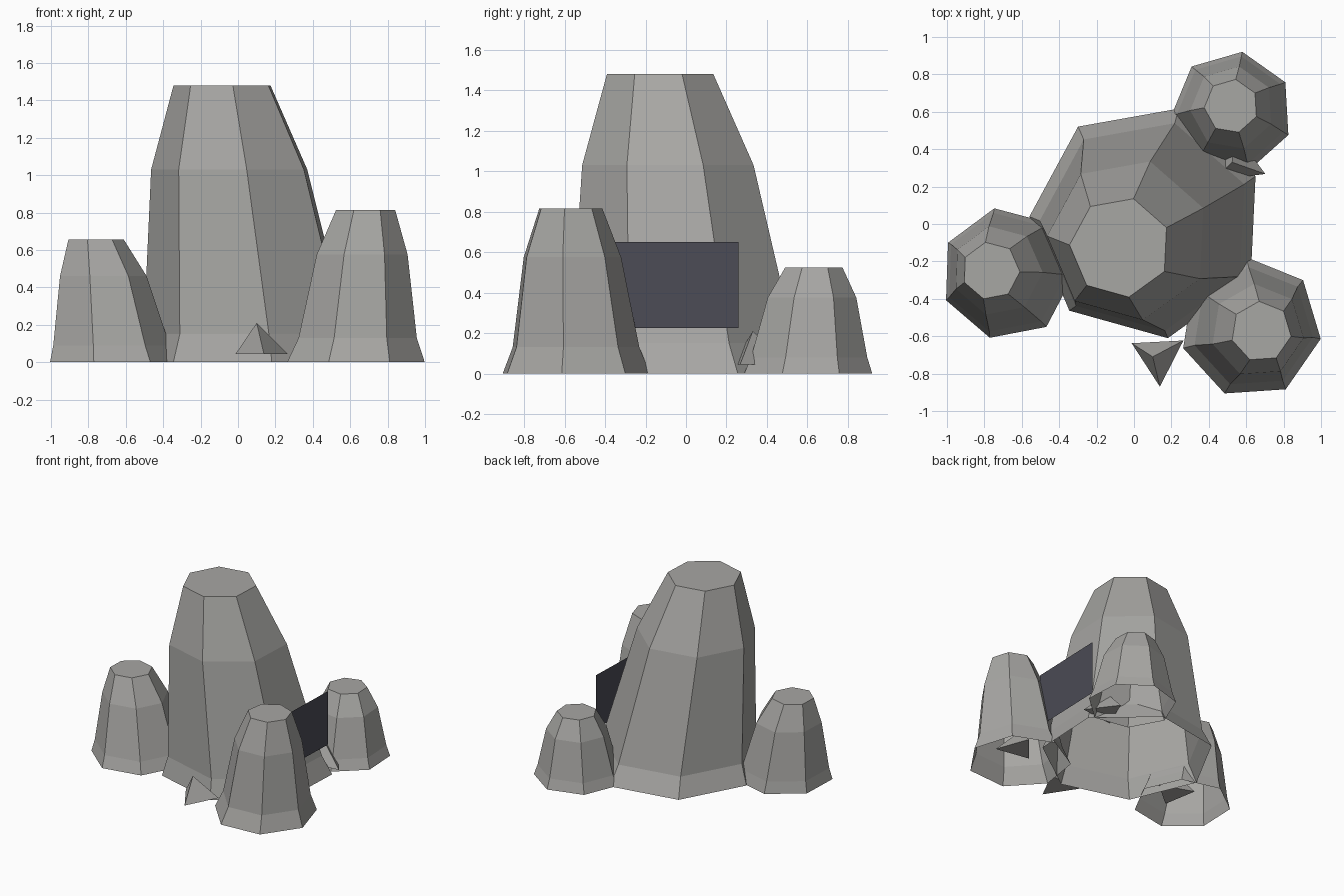
import bpy, bmesh, math

if "Cube" in bpy.data.objects:
    bpy.data.objects.remove(bpy.data.objects["Cube"])


def material(name, rgb):
    m = bpy.data.materials.new(name)
    m.diffuse_color = (*rgb, 1.0)
    m.use_nodes = True
    m.node_tree.nodes["Principled BSDF"].inputs["Base Color"].default_value = m.diffuse_color
    return m


stone = material("stone_grey", (0.39, 0.385, 0.37))
slate = material("dark_slate", (0.072, 0.072, 0.092))


def finish(bm, name, mat):
    me = bpy.data.meshes.new(name)
    bm.to_mesh(me)
    bm.free()
    me.materials.append(mat)
    ob = bpy.data.objects.new(name, me)
    bpy.context.collection.objects.link(ob)
    return ob


def ring(bm, x, y, z, r, angle, sides):
    out = []
    for i in range(sides):
        a = math.radians(angle) + math.tau * i / sides
        out.append(bm.verts.new((x + r * math.cos(a), y + r * math.sin(a), z)))
    return out


def boulder(name, angle, levels, sides=7):
    """Tapered rock lofted through (x, y, z, radius) rings, open underneath."""
    bm = bmesh.new()
    rings = [ring(bm, *lv, angle, sides) for lv in levels]
    for low, high in zip(rings, rings[1:]):
        for i in range(sides):
            j = (i + 1) % sides
            bm.faces.new((low[i], low[j], high[j], high[i]))
    bm.faces.new(rings[-1])
    finish(bm, name, stone)


def shard(name, x, y, angle, r=0.16, z=0.045, height=0.165, lean=(-0.03, 0.0)):
    """Three-sided stone chip."""
    bm = bmesh.new()
    base = ring(bm, x, y, z, r, angle, 3)
    tip = bm.verts.new((x + lean[0], y + lean[1], z + height))
    bm.faces.new(base[::-1])
    for i in range(3):
        bm.faces.new((base[i], base[(i + 1) % 3], tip))
    finish(bm, name, stone)


# Tall central rock
boulder("main_rock", 23, [(0.07, 0.01, 0, 0.63), (0.065, -0.01, 0.15, 0.57),
                          (-0.03, -0.085, 1.03, 0.435), (-0.075, -0.125, 1.48, 0.27)])

# Three smaller rocks around it
boulder("front_right_rock", -9, [(0.625, -0.555, 0, 0.378), (0.635, -0.555, 0.13, 0.325),
                                 (0.66, -0.57, 0.575, 0.25), (0.68, -0.575, 0.815, 0.162)])
boulder("left_rock", -2, [(-0.68, -0.265, 0, 0.355), (-0.69, -0.26, 0.09, 0.325),
                          (-0.73, -0.25, 0.46, 0.242), (-0.765, -0.25, 0.655, 0.155)])
boulder("back_right_rock", 29, [(0.525, 0.60, 0, 0.325), (0.525, 0.605, 0.08, 0.295),
                                (0.525, 0.62, 0.375, 0.225), (0.52, 0.63, 0.525, 0.145)])

# Loose stone chips at the feet of the rocks
shard("front_shard", 0.13, -0.71, 33)
shard("right_shard", 0.70, -0.48, 80)
shard("left_shard", -0.58, -0.25, 10)
shard("back_shard", 0.555, 0.33, -23)

# Flat dark panel on the right side
bm = bmesh.new()
corners = [(0.59, -0.36, 0.225), (0.61, 0.26, 0.225), (0.61, 0.26, 0.65), (0.59, -0.36, 0.65)]
bm.faces.new([bm.verts.new(c) for c in corners])
finish(bm, "side_panel", slate)
